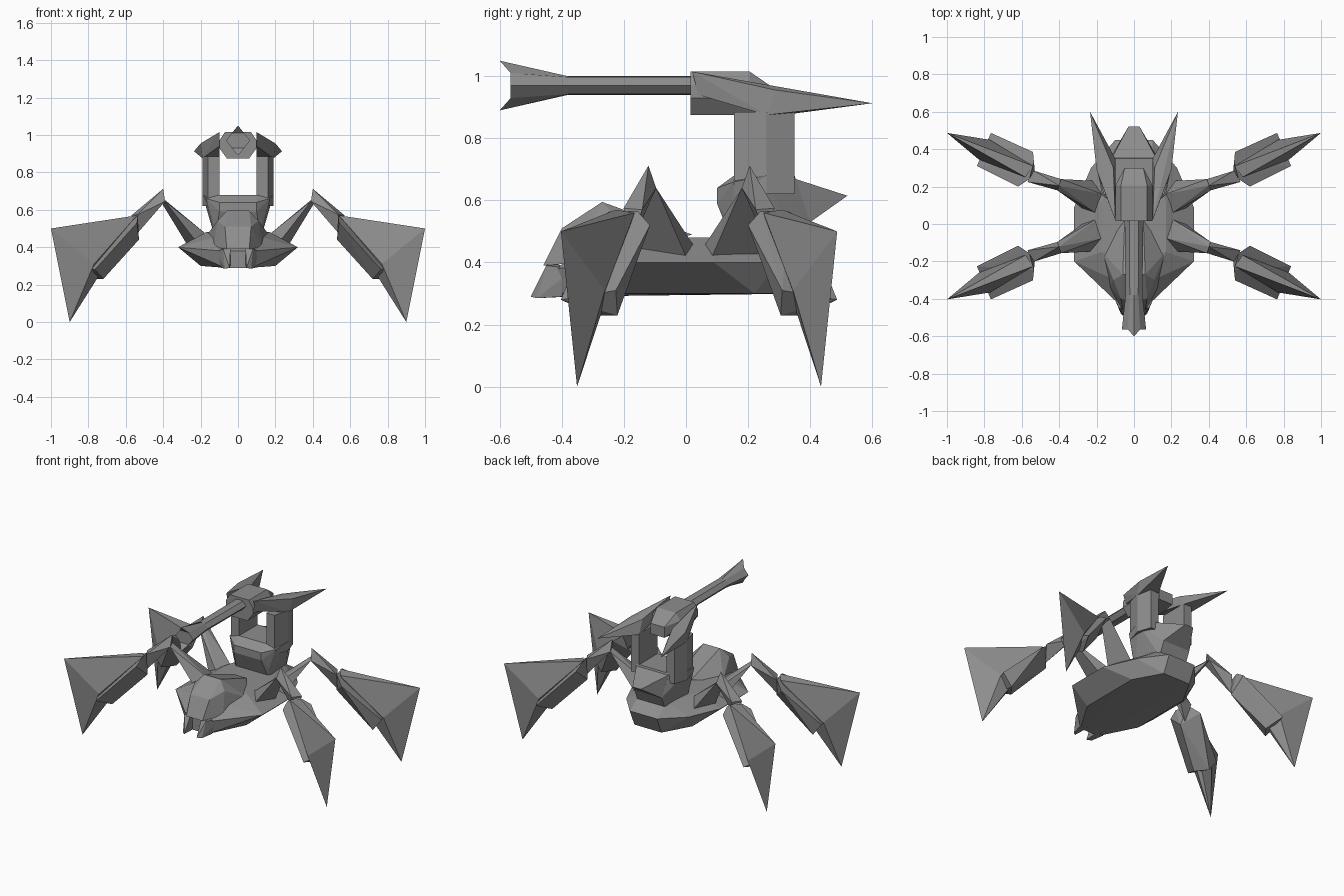
import bpy
import bmesh

cube = bpy.data.objects.get("Cube")
if cube:
    bpy.data.objects.remove(cube, do_unlink=True)

grey = bpy.data.materials.new("dull_grey_metal")
grey.use_nodes = True
grey.diffuse_color = (.27, .27, .27, 1)
shader = grey.node_tree.nodes["Principled BSDF"]
shader.inputs["Base Color"].default_value = grey.diffuse_color
shader.inputs["Roughness"].default_value = .8

LEG_CENTRE = .042  # plane between the front and rear legs


def finish(name, bm):
    """Turn a bmesh into a flat-shaded grey object."""
    bmesh.ops.recalc_face_normals(bm, faces=bm.faces)
    mesh = bpy.data.meshes.new(name)
    bm.to_mesh(mesh)
    bm.free()
    mesh.materials.append(grey)
    part = bpy.data.objects.new(name, mesh)
    bpy.context.collection.objects.link(part)
    return part


def hull(name, points):
    """Faceted convex solid around a few corner points."""
    bm = bmesh.new()
    for point in points:
        bm.verts.new(point)
    result = bmesh.ops.convex_hull(bm, input=bm.verts)
    loose = {v for v in result["geom_interior"] if isinstance(v, bmesh.types.BMVert)}
    bmesh.ops.delete(bm, geom=list(loose), context="VERTS")
    bmesh.ops.dissolve_limit(bm, angle_limit=.02, verts=bm.verts, edges=bm.edges)
    return finish(name, bm)


def flip_x(points):
    return [(-x, y, z) for x, y, z in points]


def flip_y(points):
    return [(x, 2 * LEG_CENTRE - y, z) for x, y, z in points]


def symmetric(name, points):
    """One solid spanning both sides, given its left half."""
    return hull(name, points + flip_x(points))


def pair(name, points):
    """Separate left and right copies."""
    hull("left_" + name, points)
    hull("right_" + name, flip_x(points))


def four(name, points):
    """Rear pair plus front pair."""
    pair("rear_" + name, points)
    pair("front_" + name, flip_y(points))


# Body shell: floor outline, wide rim and narrow back
floor = [(.07, -.42, .29), (.2, -.2, .3), (.2, .22, .3), (.1, .4, .3)]
rim = [(.09, -.42, .38), (.32, -.2, .4), (.32, .09, .4), (.23, .3, .4), (.1, .45, .41)]
back = [(.1, -.3, .46), (.17, -.15, .48), (.17, .12, .48), (.1, .34, .48)]
symmetric("body", floor + rim + back)

# Head: humped dome at the front
symmetric("head", [
    (.06, -.27, .595), (.11, -.3, .54), (.07, -.4, .51), (.06, -.46, .39),
    (.13, -.34, .4), (.17, -.15, .46), (.05, .02, .49),
])

# Mandibles beside the mouth notch
pair("mandible", [
    (.04, -.44, .4), (.08, -.45, .39), (.12, -.36, .38), (.04, -.36, .38),
    (.045, -.5, .29), (.07, -.48, .285), (.09, -.4, .29), (.04, -.38, .29),
])

# Pedestal on the back with a spur pointing to the rear
symmetric("pedestal", [
    (.1, .1, .64), (.1, .1, .59), (.1, .155, .68), (.17, .155, .66),
    (.19, .26, .68), (.12, .35, .68), (.13, .14, .53), (.12, .16, .44),
    (.1, .36, .44), (.1, .4, .53),
])
symmetric("rear_spur", [
    (.1, .26, .68), (.12, .35, .67), (.03, .52, .615), (.1, .4, .53), (.1, .26, .5),
])

# Posts carrying the turret
post = [(.1, .155), (.16, .155), (.19, .26), (.16, .35), (.1, .35)]
pair("post", [(x, y, z) for z in (.62, .885) for x, y in post])

# Turret with a chamfered section and tapered rear
turret_section = [(.07, 1.015), (.1, .97), (.1, .93), (.06, .875)]
symmetric("turret",
          [(x, y, z) for y in (.015, .205) for x, z in turret_section]
          + [(.05, .3, .95), (.05, .3, .88)])

# Horns sweeping back from the turret sides
pair("horn", [
    (.1, .02, 1.015), (.1, .04, .94), (.19, .26, .875), (.2, .29, .955),
    (.1, .35, .88), (.11, .3, .96), (.235, .6, .913),
])

# Gun barrel: octagonal rings, ending in a flared, pointed muzzle
#   (y, tip y, half width, height of the tips)
stations = [(.03, .03, .05, .03), (-.38, -.38, .045, .03), (-.565, -.6, .065, .08)]
bm = bmesh.new()
rings = []
for y, tip_y, width, tip in stations:
    shoulder = min(tip, .045) * .9
    right_half = [(width * .5, y, shoulder), (width, y, 0), (width * .5, y, -shoulder)]
    outline = [(0, tip_y, tip)] + right_half + [(0, tip_y, -tip)]
    outline += flip_x(right_half[::-1])
    rings.append([bm.verts.new((x, py, .97 + z)) for x, py, z in outline])
for first, second in zip(rings, rings[1:]):
    for i in range(len(first)):
        j = (i + 1) % len(first)
        bm.faces.new((first[i], first[j], second[j], second[i]))
for ring in (rings[0], rings[-1]):
    bm.faces.new(ring[1:4] + ring[5:])
    bm.faces.new((ring[-1], ring[0], ring[1]))
    bm.faces.new((ring[3], ring[4], ring[5]))
finish("barrel", bm)

# Legs: thigh spike, thin shin, heavy block and flat claw
knee = [(.4, .205, .712), (.39, .24, .645), (.41, .18, .64)]
four("thigh", knee[1:] + [
    (.4, .205, .66), (.19, .05, .44), (.27, .08, .41), (.2, .23, .4), (.17, .16, .47),
])
four("shin", knee + [(.535, .285, .575), (.57, .225, .57), (.55, .26, .46)])
four("foot_block", [
    (.535, .33, .565), (.54, .385, .53), (.62, .2, .52), (.56, .24, .565),
    (.53, .28, .44), (.765, .487, .28), (.84, .31, .31), (.72, .38, .23),
    (.78, .305, .23),
])
four("claw", [
    (.54, .31, .57), (.58, .25, .56), (.77, .45, .31), (.83, .345, .31),
    (1, .487, .5), (.9, .435, 0),
])
